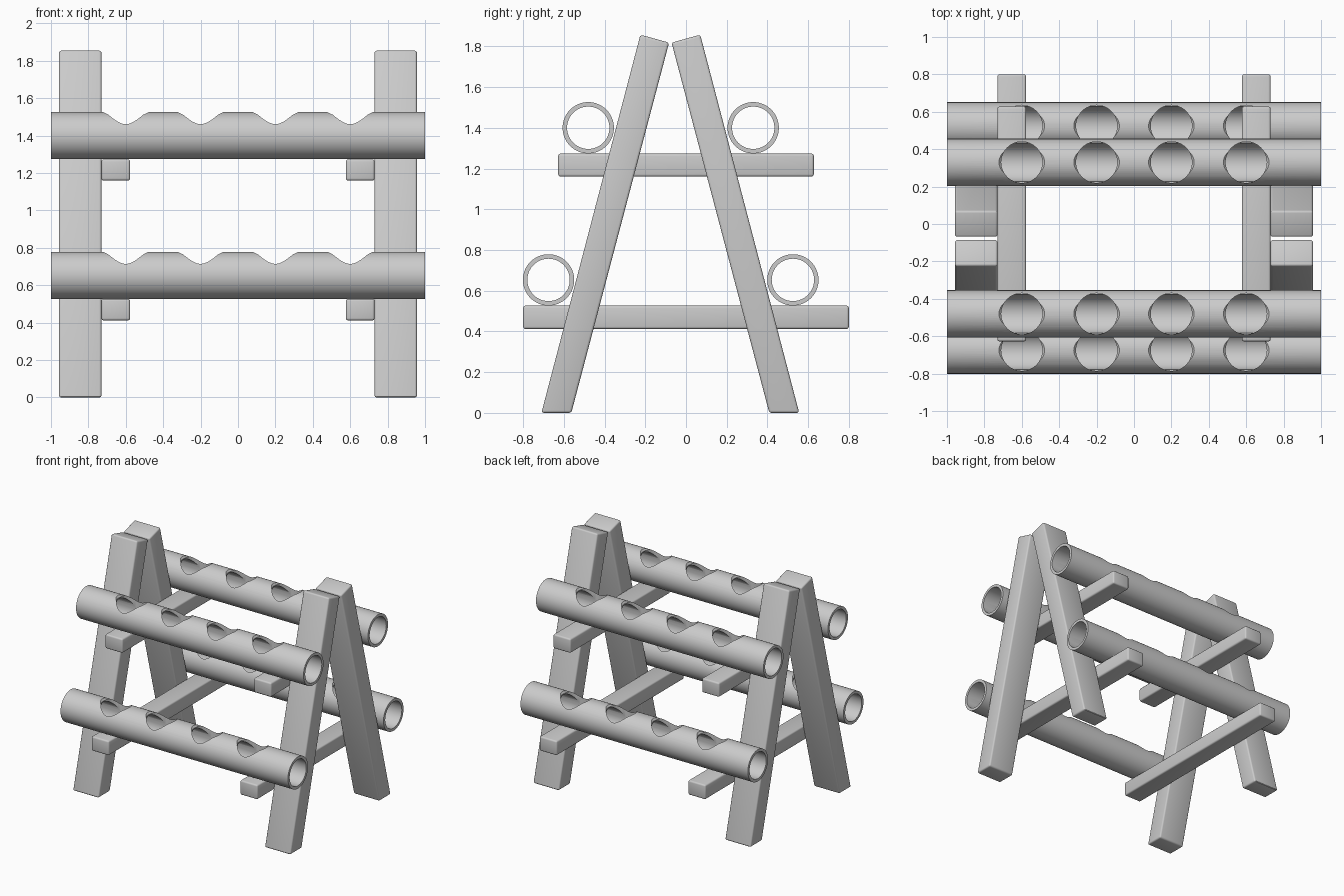
import bpy, bmesh
from math import radians, pi
from mathutils import Matrix, Vector

cube = bpy.data.objects.get("Cube")
if cube:
    bpy.data.objects.remove(cube, do_unlink=True)

grey = bpy.data.materials.new("plain grey")
grey.use_nodes = True
grey.diffuse_color = (0.6, 0.6, 0.6, 1)
grey.node_tree.nodes["Principled BSDF"].inputs["Base Color"].default_value = (0.6, 0.6, 0.6, 1)


def add_object(name, bm):
    bmesh.ops.recalc_face_normals(bm, faces=bm.faces)
    mesh = bpy.data.meshes.new(name)
    bm.to_mesh(mesh)
    bm.free()
    mesh.materials.append(grey)
    obj = bpy.data.objects.new(name, mesh)
    bpy.context.collection.objects.link(obj)
    return obj


def smooth(mesh):
    mesh.shade_smooth()
    mesh.set_sharp_from_angle(angle=radians(35))


def timber(name, profile, x0, x1):
    """Side profile (y, z) extruded along x, with softly rounded edges."""
    bm = bmesh.new()
    face = bm.faces.new([bm.verts.new((x0, y, z)) for y, z in profile])
    ext = bmesh.ops.extrude_face_region(bm, geom=[face])
    moved = [v for v in ext["geom"] if isinstance(v, bmesh.types.BMVert)]
    bmesh.ops.translate(bm, verts=moved, vec=(x1 - x0, 0, 0))
    bmesh.ops.recalc_face_normals(bm, faces=bm.faces)
    bmesh.ops.bevel(bm, geom=bm.edges[:], offset=0.012, segments=3,
                    profile=0.5, affect='EDGES')
    obj = add_object(name, bm)
    smooth(obj.data)
    return obj


def revolve(bm, profile, axis, closed):
    """Spin a list of points around an axis through the origin."""
    verts = [bm.verts.new(p) for p in profile]
    pairs = list(zip(verts, verts[1:]))
    if closed:
        pairs.append((verts[-1], verts[0]))
    edges = [bm.edges.new(p) for p in pairs]
    bmesh.ops.spin(bm, geom=verts + edges, axis=axis, cent=(0, 0, 0),
                   angle=2 * pi, steps=64, use_merge=True)
    bmesh.ops.remove_doubles(bm, verts=bm.verts, dist=1e-5)


# Leaning legs: front and back frames mirror around a line just off centre
MID = -0.077
front_leg = [(-0.71, 0), (-0.563, 0), (-0.083, 1.818), (-0.224, 1.857)]
back_leg = [(2 * MID - y, z) for y, z in front_leg]

for side, s in (("left", 1), ("right", -1)):
    timber(f"front_leg_{side}", front_leg, s * 0.73, s * 0.957)
    timber(f"back_leg_{side}", back_leg, s * 0.73, s * 0.957)
    # Cross rails carrying the pipes
    for level, half, z0, z1 in (("upper", 0.628, 1.16, 1.273),
                                ("lower", 0.80, 0.412, 0.527)):
        rail = [(-half, z0), (half, z0), (half, z1), (-half, z1)]
        timber(f"{level}_rail_{side}", rail, s * 0.577, s * 0.73)

# Hollow pipe
R, INNER = 0.126, 0.104
bm = bmesh.new()
revolve(bm, [(-1, 0, INNER), (-1, 0, R), (1, 0, R), (1, 0, INNER)], (1, 0, 0), True)
pipe = add_object("pipe", bm)

# Round holes with a slightly flared rim along the top
bm = bmesh.new()
for x in (-0.6, -0.2, 0.2, 0.6):
    part = bmesh.new()
    revolve(part, [(0, 0, 0), (0.11, 0, 0), (0.11, 0, 0.112), (0.123, 0, R + 0.001),
                   (0.123, 0, 0.2), (0, 0, 0.2)], (0, 0, 1), False)
    bmesh.ops.translate(part, verts=part.verts, vec=(x, 0, 0))
    temp = bpy.data.meshes.new("hole")
    part.to_mesh(temp)
    part.free()
    bm.from_mesh(temp)
    bpy.data.meshes.remove(temp)
cutter = add_object("hole_cutter", bm)
cutter.hide_render = True

cut = pipe.modifiers.new("holes", 'BOOLEAN')
cut.operation = 'DIFFERENCE'
cut.solver = 'EXACT'
cut.object = cutter
bpy.context.view_layer.update()
graph = bpy.context.evaluated_depsgraph_get()
pipe_mesh = bpy.data.meshes.new_from_object(pipe.evaluated_get(graph))
bpy.data.objects.remove(pipe, do_unlink=True)
bpy.data.objects.remove(cutter, do_unlink=True)
smooth(pipe_mesh)

# Four pipes resting on the rails against the legs
for name, y, z in (("upper_front_pipe", -0.48, 1.40), ("upper_back_pipe", 0.33, 1.40),
                   ("lower_front_pipe", -0.675, 0.653), ("lower_back_pipe", 0.525, 0.653)):
    obj = bpy.data.objects.new(name, pipe_mesh)
    obj.location = (0, y, z)
    bpy.context.collection.objects.link(obj)
